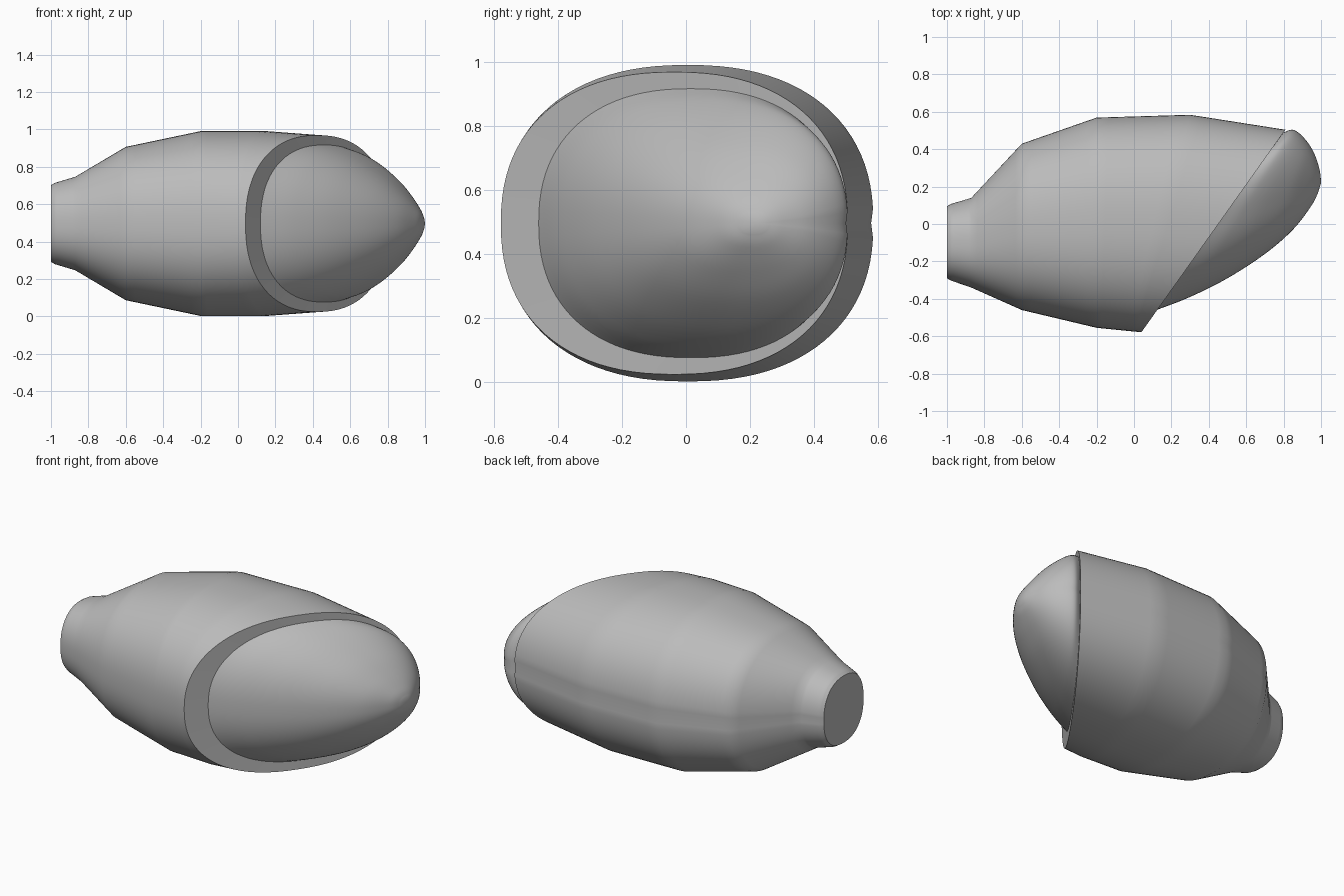
import bpy, bmesh, math
from mathutils import Vector

old = bpy.data.objects.get("Cube")
if old:
    bpy.data.objects.remove(old, do_unlink=True)

MID_Z = 0.497
SIDES = 96
POWER = 2.3

grey = bpy.data.materials.new("plain_grey")
grey.use_nodes = True
grey.diffuse_color = (0.5, 0.5, 0.5, 1)
grey.node_tree.nodes["Principled BSDF"].inputs["Base Color"].default_value = (0.5, 0.5, 0.5, 1)


def linear(a, b, c, d, t):
    return b + (c - b) * t


def spline(a, b, c, d, t):
    return 0.5 * (2 * b + (c - a) * t + (2 * a - 5 * b + 4 * c - d) * t * t
                  + (3 * b - a - 3 * c + d) * t ** 3)


def refine(sections, blend, steps):
    """Insert in-between sections along a loft."""
    out = []
    last = len(sections) - 1
    for i in range(last):
        quad = [sections[max(0, min(last, i + k))] for k in (-1, 0, 1, 2)]
        for s in range(steps):
            out.append([blend(*vals, s / steps) for vals in zip(*quad)])
    return out + [list(sections[-1])]


def ring(bm, section):
    """Superellipse spanning a front point and a back point, with a fine back seam."""
    fx, fy, bx, by, hz = section
    front, back = Vector((fx, fy, MID_Z)), Vector((bx, by, MID_Z))
    centre, half = (front + back) / 2, (back - front) / 2
    verts = []
    for i in range(SIDES):
        a = 2 * math.pi * i / SIDES
        c, s = math.cos(a), math.sin(a)
        u = math.copysign(abs(c) ** (2 / POWER), c)
        w = math.copysign(abs(s) ** (2 / POWER), s)
        if i == 0:
            u -= 0.012
        verts.append(bm.verts.new(centre + half * u + Vector((0, 0, hz * w))))
    return verts


def loft(name, sections, cap_start=False, tip=None):
    bm = bmesh.new()
    rings = [ring(bm, s) for s in sections]
    for r, q in zip(rings, rings[1:]):
        for i in range(SIDES):
            j = (i + 1) % SIDES
            bm.faces.new((r[i], r[j], q[j], q[i]))
    if cap_start:
        bm.faces.new(rings[0])
    if tip:
        pole = bm.verts.new(tip)
        for i in range(SIDES):
            bm.faces.new((rings[-1][i], rings[-1][(i + 1) % SIDES], pole))
    bmesh.ops.recalc_face_normals(bm, faces=bm.faces)
    mesh = bpy.data.meshes.new(name)
    bm.to_mesh(mesh)
    bm.free()
    mesh.materials.append(grey)
    obj = bpy.data.objects.new(name, mesh)
    bpy.context.collection.objects.link(obj)
    bpy.ops.object.select_all(action='DESELECT')
    obj.select_set(True)
    bpy.context.view_layer.objects.active = obj
    bpy.ops.object.shade_smooth_by_angle(angle=math.radians(35))
    return obj


# Each section: front x, front y, back x, back y, half height
rim = (0.04, -0.578, 0.81, 0.505, 0.472)
nose_base = (0.12, -0.46, 0.80, 0.49, 0.42)

# Faceted barrel with a narrow neck and a slanted mouth
barrel = [
    (-1.0, -0.29, -1.0, 0.095, 0.205),
    (-0.98, -0.302, -0.98, 0.107, 0.217),
    (-0.87, -0.34, -0.87, 0.14, 0.25),
    (-0.6, -0.46, -0.6, 0.43, 0.41),
    (-0.2, -0.555, -0.2, 0.57, 0.494),
    (0.0, -0.575, 0.3, 0.585, 0.494),
    rim,
]
loft("barrel", refine(barrel, linear, 8), cap_start=True)

# Flat slanted lip between the barrel and the nose
loft("mouth_lip", [rim, nose_base])

# Rounded nose bulging out of the mouth
nose = [
    nose_base,
    (0.3, -0.39, 0.845, 0.505, 0.385),
    (0.5, -0.29, 0.885, 0.485, 0.325),
    (0.7, -0.16, 0.93, 0.435, 0.24),
    (0.85, -0.03, 0.965, 0.375, 0.152),
    (0.95, 0.10, 0.99, 0.30, 0.075),
    (0.985, 0.17, 0.998, 0.255, 0.032),
]
loft("nose", refine(nose, spline, 6), tip=(1.0, 0.22, MID_Z))
